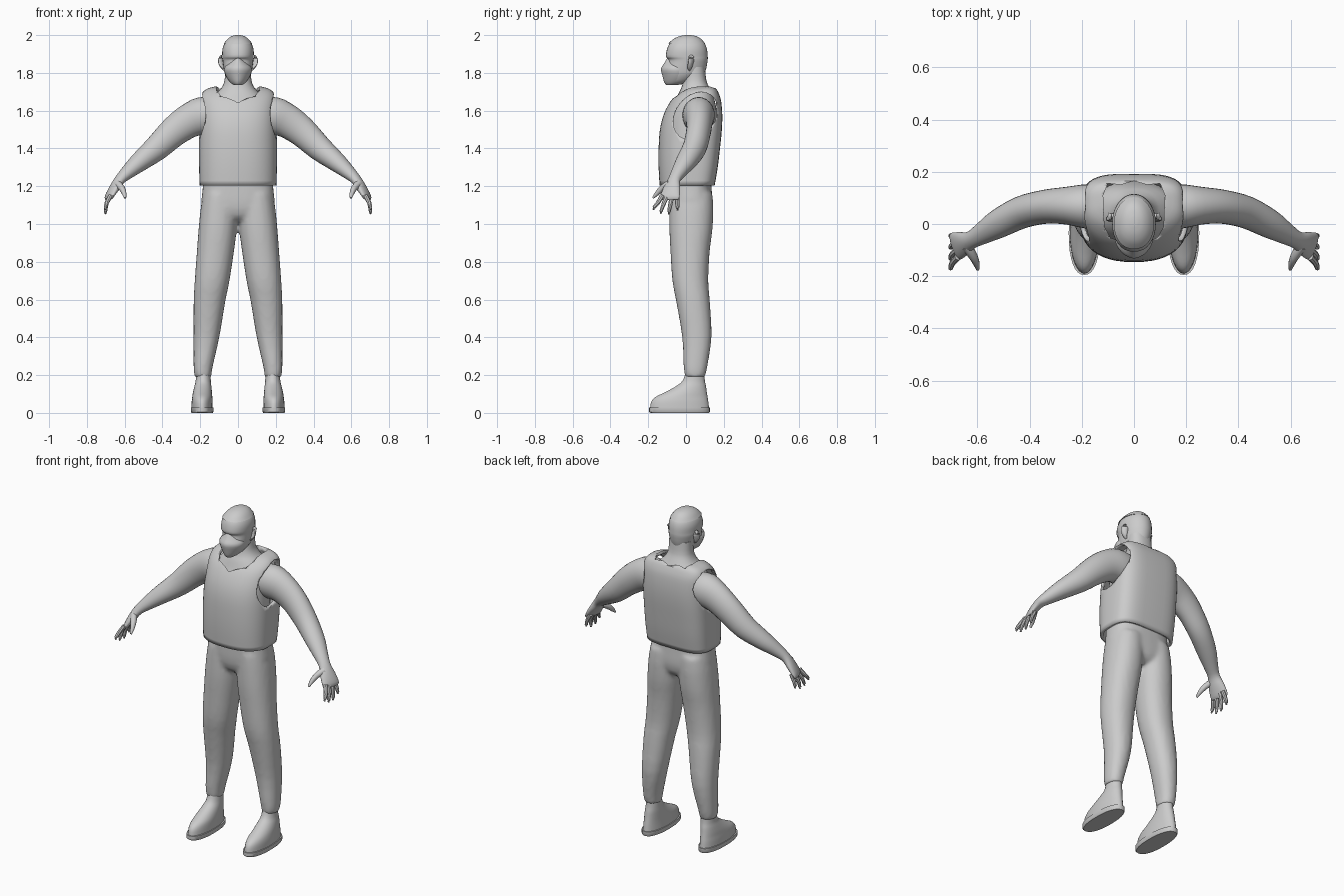
import bpy, bmesh, math
from mathutils import Vector

GREY = bpy.data.materials.new("plain grey")
GREY.diffuse_color = (0.6, 0.6, 0.6, 1)


def smooth_rows(rows, n):
    """Catmull-Rom interpolation between section rows."""
    out = []
    for i in range(len(rows) - 1):
        a, b, c, d = rows[max(i - 1, 0)], rows[i], rows[i + 1], rows[min(i + 2, len(rows) - 1)]
        for k in range(n):
            t = k / n
            out.append([0.5 * (2 * q + (r - p) * t + (2 * p - 5 * q + 4 * r - s) * t * t
                        + (3 * q - p - 3 * r + s) * t ** 3) for p, q, r, s in zip(a, b, c, d)])
    return out + [list(rows[-1])]


def skin(name, rings, cap_start=True, cap_end=True, mirror=False, angle=40):
    bm = bmesh.new()
    vs = [[bm.verts.new(p) for p in r] for r in rings]
    n = len(vs[0])
    for a, b in zip(vs, vs[1:]):
        for i in range(n):
            bm.faces.new((a[i], a[(i + 1) % n], b[(i + 1) % n], b[i]))
    if cap_start:
        bm.faces.new(vs[0][::-1])
    if cap_end:
        bm.faces.new(vs[-1])
    bmesh.ops.recalc_face_normals(bm, faces=bm.faces)
    me = bpy.data.meshes.new(name)
    bm.to_mesh(me)
    bm.free()
    ob = bpy.data.objects.new(name, me)
    bpy.context.collection.objects.link(ob)
    me.materials.append(GREY)
    me.shade_smooth()
    me.set_sharp_from_angle(angle=math.radians(angle))
    if mirror:
        m = ob.modifiers.new("mirror", 'MIRROR')
        m.use_mirror_merge = False
    return ob


def spow(v, e):
    return math.copysign(abs(v) ** (2 / e), v)


def stack(name, rows, front=2.0, back=2.0, n=32, steps=3, **kw):
    """Horizontal sections: (z, centre x, half width, front y, back y)."""
    rings = []
    for z, cx, hw, yf, yb in smooth_rows(rows, steps):
        ring = []
        for k in range(n):
            a = 2 * math.pi * k / n
            e = back if math.sin(a) > 0 else front
            ring.append((cx + hw * spow(math.cos(a), e),
                         (yf + yb) / 2 + (yb - yf) / 2 * spow(math.sin(a), e), z))
        rings.append(ring)
    return skin(name, rings, **kw)


def limb(name, rows, n=16, steps=3, **kw):
    """Sections along a path: (x, y, z, upward radius, sideways radius)."""
    rows = smooth_rows(rows, steps)
    pts = [Vector(r[:3]) for r in rows]
    rings = []
    for i, r in enumerate(rows):
        t = (pts[min(i + 1, len(pts) - 1)] - pts[max(i - 1, 0)]).normalized()
        side = t.cross(Vector((0, 0, 1))).normalized()
        up = side.cross(t)
        rings.append([pts[i] + up * r[3] * math.sin(2 * math.pi * k / n)
                      + side * r[4] * math.cos(2 * math.pi * k / n) for k in range(n)])
    return skin(name, rings, mirror=True, **kw)


# Trousers: two legs and a pelvis blended into one surface
legs = stack("trousers", [
    (0.19, 0.185, 0.044, -0.005, 0.10), (0.24, 0.185, 0.05, -0.012, 0.112),
    (0.40, 0.167, 0.068, -0.02, 0.135), (0.58, 0.152, 0.083, -0.05, 0.127),
    (0.70, 0.137, 0.092, -0.072, 0.118), (0.85, 0.120, 0.098, -0.082, 0.125),
    (0.97, 0.108, 0.101, -0.088, 0.14), (1.08, 0.10, 0.098, -0.088, 0.145),
    (1.16, 0.095, 0.09, -0.085, 0.14)], front=2.2, back=2.2, mirror=True)
pelvis = stack("pelvis", [
    (1.01, 0, 0.05, -0.03, 0.09), (1.04, 0, 0.13, -0.07, 0.125), (1.10, 0, 0.19, -0.088, 0.14),
    (1.2, 0, 0.186, -0.09, 0.135), (1.28, 0, 0.185, -0.09, 0.135)], front=2.6, back=2.6)
pelvis.hide_render = True
pelvis.hide_set(True)
join = legs.modifiers.new("join", 'BOOLEAN')
join.operation = 'UNION'
join.object = pelvis
blend = legs.modifiers.new("blend", 'REMESH')
blend.mode = 'VOXEL'
blend.voxel_size = 0.012
blend.use_smooth_shade = True
relax = legs.modifiers.new("relax", 'SMOOTH')
relax.iterations = 4

# Shoes: flat sole and rounded upper
stack("shoe_sole", [(0, 0.19, 0.056, -0.188, 0.122), (0.006, 0.19, 0.06, -0.195, 0.126),
                    (0.028, 0.19, 0.06, -0.195, 0.126)], steps=1, front=2.3, back=2.3, mirror=True)
stack("shoe_upper", [
    (0.026, 0.19, 0.056, -0.19, 0.122), (0.06, 0.19, 0.055, -0.183, 0.118),
    (0.085, 0.189, 0.053, -0.16, 0.114), (0.11, 0.188, 0.05, -0.11, 0.11),
    (0.14, 0.186, 0.045, -0.055, 0.106), (0.17, 0.184, 0.04, -0.018, 0.1),
    (0.22, 0.184, 0.038, 0.0, 0.096)], mirror=True, angle=60)

# Torso under the vest, rising into the neck
stack("torso", [
    (1.22, 0, 0.175, -0.09, 0.13), (1.4, 0, 0.17, -0.11, 0.155), (1.56, 0, 0.165, -0.095, 0.165),
    (1.64, 0, 0.155, -0.06, 0.155), (1.69, 0, 0.115, -0.04, 0.14), (1.72, 0, 0.088, -0.025, 0.125),
    (1.76, 0, 0.071, -0.015, 0.108), (1.83, 0, 0.068, -0.01, 0.10)], front=2.2, back=2.3)

# Vest shell with arm holes and a neck opening
vest = stack("vest", [
    (1.205, 0, 0.203, -0.14, 0.152), (1.3, 0, 0.206, -0.145, 0.168), (1.4, 0, 0.207, -0.145, 0.18),
    (1.5, 0, 0.206, -0.138, 0.19), (1.58, 0, 0.204, -0.118, 0.192), (1.65, 0, 0.202, -0.082, 0.186),
    (1.69, 0, 0.192, -0.045, 0.174), (1.715, 0, 0.165, -0.01, 0.16), (1.728, 0, 0.12, 0.03, 0.14)],
    front=2.4, back=3.6, n=48, cap_start=False)
wall = vest.modifiers.new("wall", 'SOLIDIFY')
wall.thickness = 0.018
wall.offset = -1


def cut(name, rings):
    c = skin(name, rings)
    c.hide_render = True
    c.hide_set(True)
    m = vest.modifiers.new(name, 'BOOLEAN')
    m.operation = 'DIFFERENCE'
    m.object = c


def arm_hole(x):
    ring = []
    for k in range(24):
        a = 2 * math.pi * k / 24
        z = 0.125 * math.sin(a)
        ring.append((x, 0.05 + 0.113 * math.cos(a) + 0.25 * z, 1.573 + z))
    return ring


for s, side in ((1, "right"), (-1, "left")):
    cut(side + "_arm_hole_cutter", [arm_hole(s * 0.135), arm_hole(s * 0.3)])
half = [(0.05, -0.068), (0.09, -0.052), (0.113, -0.01), (0.118, 0.11), (0.1, 0.155), (0.05, 0.15)]
neck = [(0, -0.087)] + half + [(0, 0.165)] + [(-x, y) for x, y in half[::-1]]
cut("neck_cutter", [[(x, y, z) for x, y in neck] for z in (1.55, 1.85)])

# Arm and palm
limb("arm", [
    (0.13, 0.065, 1.575, 0.09, 0.085), (0.19, 0.068, 1.572, 0.1, 0.084),
    (0.26, 0.07, 1.545, 0.09, 0.072), (0.34, 0.066, 1.488, 0.08, 0.065),
    (0.43, 0.045, 1.403, 0.068, 0.062), (0.52, 0.0, 1.33, 0.052, 0.055),
    (0.58, -0.036, 1.278, 0.038, 0.042), (0.625, -0.062, 1.235, 0.027, 0.034),
    (0.655, -0.075, 1.19, 0.023, 0.047), (0.682, -0.085, 1.145, 0.016, 0.054),
    (0.688, -0.087, 1.128, 0.008, 0.048)], n=24)

# Four fingers and a thumb
for i, (base, tip, zt) in enumerate([(-0.127, -0.17, 1.075), (-0.1, -0.132, 1.055),
                                     (-0.073, -0.09, 1.052), (-0.047, -0.045, 1.072)]):
    limb("finger_%d" % (i + 1), [
        (0.675, base, 1.15, 0.012, 0.013), (0.695, (base + tip) / 2, 1.112, 0.011, 0.012),
        (0.702, tip, zt + 0.012, 0.009, 0.009), (0.701, tip, zt, 0.004, 0.004)], n=8, steps=2)
limb("thumb", [(0.64, -0.085, 1.215, 0.02, 0.02), (0.615, -0.125, 1.19, 0.017, 0.017),
               (0.602, -0.155, 1.16, 0.012, 0.012), (0.598, -0.175, 1.138, 0.005, 0.006)],
     n=10, steps=2)

# Head with brow ledge
stack("head", [
    (1.738, 0, 0.025, -0.1, -0.03), (1.755, 0, 0.047, -0.108, 0.03), (1.79, 0, 0.068, -0.108, 0.09),
    (1.82, 0, 0.075, -0.106, 0.106), (1.855, 0, 0.08, -0.094, 0.113), (1.872, 0, 0.082, -0.094, 0.115),
    (1.886, 0, 0.083, -0.106, 0.115), (1.92, 0, 0.083, -0.102, 0.112), (1.95, 0, 0.074, -0.09, 0.102),
    (1.975, 0, 0.055, -0.066, 0.08), (1.99, 0, 0.034, -0.035, 0.055), (1.996, 0, 0.012, -0.005, 0.025)],
    front=2.2)

# Short hair cap with a stepped front edge
stack("hair", [
    (1.952, 0, 0.077, -0.096, 0.103), (1.977, 0, 0.058, -0.07, 0.083),
    (1.993, 0, 0.036, -0.038, 0.058), (2.0, 0, 0.012, -0.005, 0.025)], front=2.2)

# Face covering over nose and mouth
stack("face_mask", [
    (1.735, 0, 0.02, -0.103, -0.05), (1.75, 0, 0.042, -0.115, 0.0), (1.785, 0, 0.064, -0.125, 0.02),
    (1.822, 0, 0.073, -0.132, 0.02), (1.85, 0, 0.05, -0.116, 0.0), (1.878, 0, 0.014, -0.1, -0.05)],
    front=1.75)

# Ears
limb("ear", [(0.07, 0.018, 1.815, 0.006, 0.006), (0.084, 0.02, 1.832, 0.009, 0.014),
             (0.09, 0.026, 1.86, 0.01, 0.02), (0.092, 0.028, 1.882, 0.008, 0.016),
             (0.086, 0.028, 1.894, 0.003, 0.006)], n=10)
